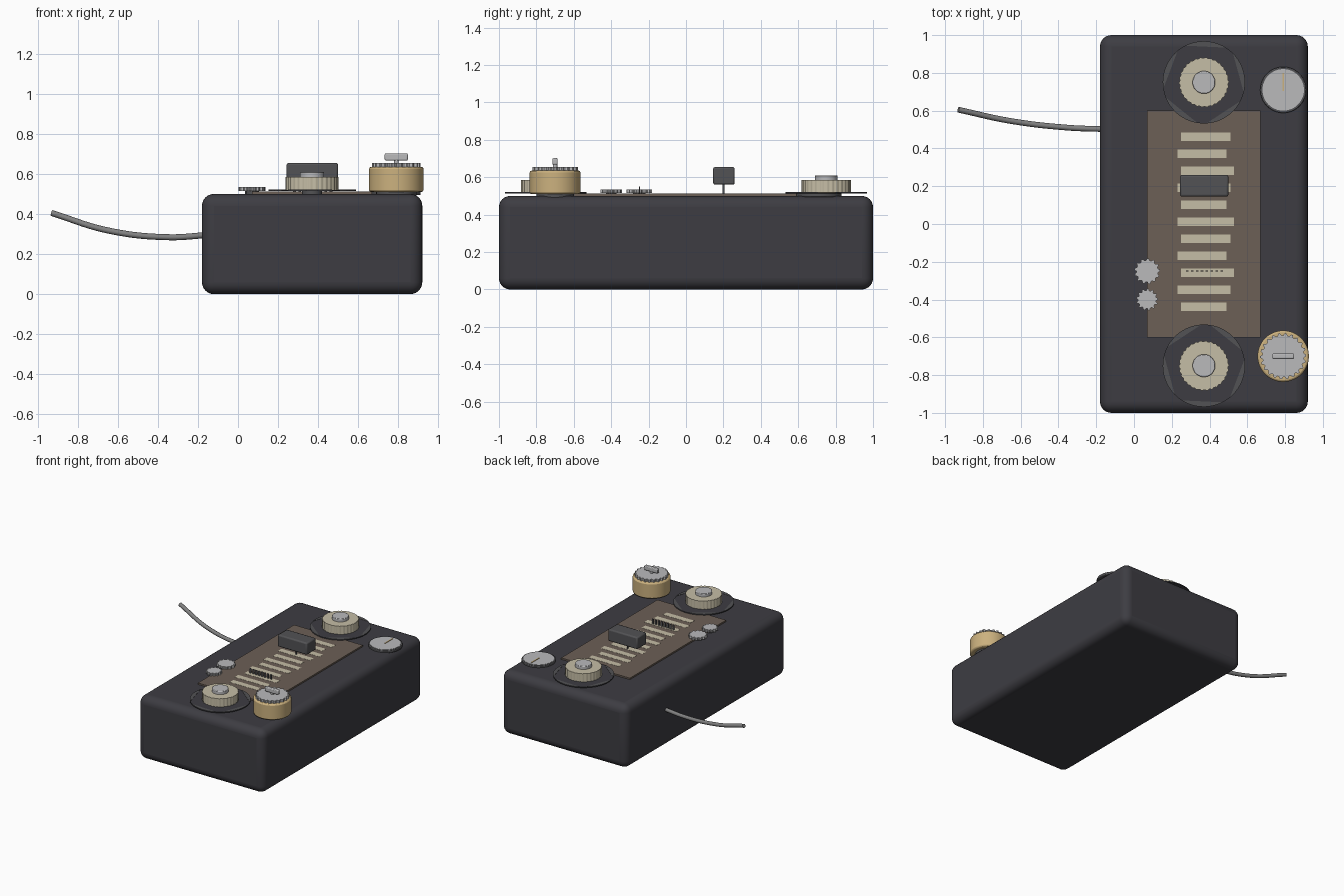
import bpy, bmesh, math

cube = bpy.data.objects.get("Cube")
if cube:
    bpy.data.objects.remove(cube, do_unlink=True)


def material(name, r, g, b):
    m = bpy.data.materials.new(name)
    m.use_nodes = True
    m.diffuse_color = (r, g, b, 1)
    m.node_tree.nodes["Principled BSDF"].inputs["Base Color"].default_value = (r, g, b, 1)
    return m


CHARCOAL = material("charcoal", .047, .046, .055)
BROWN = material("brown panel", .15, .115, .092)
CREAM = material("cream", .56, .51, .38)
GOLD = material("gold", .60, .44, .21)
SILVER = material("silver", .49, .49, .50)
DARK = material("dark grey", .085, .085, .09)
CABLE = material("cable grey", .22, .22, .22)


def finish(name, bm, mat, bevel=0, segments=2):
    mesh = bpy.data.meshes.new(name)
    bmesh.ops.recalc_face_normals(bm, faces=bm.faces)
    bm.to_mesh(mesh)
    bm.free()
    ob = bpy.data.objects.new(name, mesh)
    bpy.context.collection.objects.link(ob)
    mesh.materials.append(mat)
    if bevel:
        mod = ob.modifiers.new("Bevel", 'BEVEL')
        mod.width, mod.segments = bevel, segments
    bpy.ops.object.select_all(action='DESELECT')
    ob.select_set(True)
    bpy.context.view_layer.objects.active = ob
    bpy.ops.object.shade_smooth_by_angle(angle=math.radians(35))
    return ob


def box(name, x, y, z, mat, bevel=0, segments=2):
    """Box from (min, max) pairs."""
    bm = bmesh.new()
    bmesh.ops.create_cube(bm, size=1)
    for v in bm.verts:
        v.co = [a + (c + .5) * (b - a) for c, (a, b) in zip(v.co, (x, y, z))]
    return finish(name, bm, mat, bevel, segments)


def prism(name, outline, z0, z1, mat, bevel=0):
    """Extrude a flat outline upwards."""
    bm = bmesh.new()
    face = bm.faces.new([bm.verts.new((x, y, z0)) for x, y in outline])
    top = bmesh.ops.extrude_face_region(bm, geom=[face])["geom"]
    for v in top:
        if isinstance(v, bmesh.types.BMVert):
            v.co.z = z1
    return finish(name, bm, mat, bevel)


def arc(cx, cy, r, start=0, sweep=2 * math.pi, n=48):
    return [(cx + r * math.cos(start + sweep * i / n),
             cy + r * math.sin(start + sweep * i / n)) for i in range(n)]


def disc(name, cx, cy, r, z0, z1, mat, bevel=0):
    return prism(name, arc(cx, cy, r), z0, z1, mat, bevel)


def gear(name, cx, cy, r, depth, teeth, z0, z1, mat):
    pts = []
    for i in range(teeth * 4):
        a = math.tau * i / (teeth * 4)
        rr = r if i % 4 < 2 else r - depth
        pts.append((cx + rr * math.cos(a), cy + rr * math.sin(a)))
    return prism(name, pts, z0, z1, mat)


# Case and faceplate
box("case", (-.18, .92), (-1, 1), (0, .5), CHARCOAL, .06, 6)
box("faceplate", (.07, .67), (-.6, .6), (.495, .512), BROWN)

# Printed strips on the faceplate
for i in range(11):
    y = -.46 + i * .09
    box(f"printed_strip_{i + 1}", (.25 - .02 * (i % 2), .49 + .02 * (i % 3)),
        (y, y + .045), (.511, .513), CREAM)

# Row of small upright pins
for i in range(8):
    x = .275 + i * .026
    box(f"pin_{i + 1}", (x, x + .014), (-.252, -.246), (.51, .55), DARK)

# Lever
box("lever_handle", (.243, .5), (.145, .26), (.56, .655), DARK, .01)
disc("lever_stem", .37, .2, .006, .505, .565, DARK)

# Two reels with flange, hub and cap
for label, side in (("back", 1), ("front", -1)):
    cx, cy = .37, side * .75
    disc(label + "_reel_flange", cx, cy, .218, .514, .52, CHARCOAL)
    for i in range(5):
        start = -side * math.pi / 2 + math.tau * i / 5
        prism(f"{label}_reel_segment_{i + 1}",
              arc(cx, cy, .218, start + .06, math.tau / 5 - .12, 12),
              .518, .522, DARK)
    disc(label + "_reel_spindle", cx, cy, .05, .495, .53, DARK)
    gear(label + "_reel_hub", cx, cy, .132, .004, 30, .52, .585, CREAM)
    disc(label + "_reel_cap", cx, cy, .06, .58, .61, SILVER, .004)

# Large gold knob with serrated top and grip bar
kx, ky = .79, -.7
disc("gold_knob", kx, ky, .136, .51, .635, GOLD, .01)
disc("gold_knob_base", kx, ky, .1, .49, .515, DARK)
gear("gold_knob_crown", kx, ky, .122, .012, 22, .632, .655, SILVER)
disc("grip_stem", kx, ky, .012, .65, .67, SILVER)
box("grip_bar", (kx - .058, kx + .058), (ky - .014, ky + .014), (.667, .702), SILVER, .006)

# Round meter with raised rim and needle
mx, my = .79, .71
disc("meter_rim", mx, my, .122, .495, .516, DARK, .004)
disc("meter_face", mx, my, .11, .51, .518, SILVER)
box("meter_needle", (mx - .004, mx + .004), (my - .005, my + .09), (.517, .522), GOLD)

# Two small toothed knobs
for label, y, r in (("back", -.25, .068), ("front", -.4, .058)):
    gear(label + "_small_knob", .07, y, r, .01, 13, .515, .535, SILVER)
    disc(label + "_small_knob_stem", .07, y, r * .5, .495, .516, DARK)

# Cable leaving the left-hand wall
curve = bpy.data.curves.new("cable", 'CURVE')
curve.dimensions = '3D'
curve.bevel_depth = .015
curve.bevel_resolution = 2
curve.use_fill_caps = True
spline = curve.splines.new('BEZIER')
path = [(-.15, .502, .295), (-.35, .51, .284), (-.65, .545, .318), (-.93, .605, .405)]
spline.bezier_points.add(len(path) - 1)
for p, co in zip(spline.bezier_points, path):
    p.co = co
    p.handle_left_type = p.handle_right_type = 'AUTO'
curve.materials.append(CABLE)
bpy.context.collection.objects.link(bpy.data.objects.new("cable", curve))
